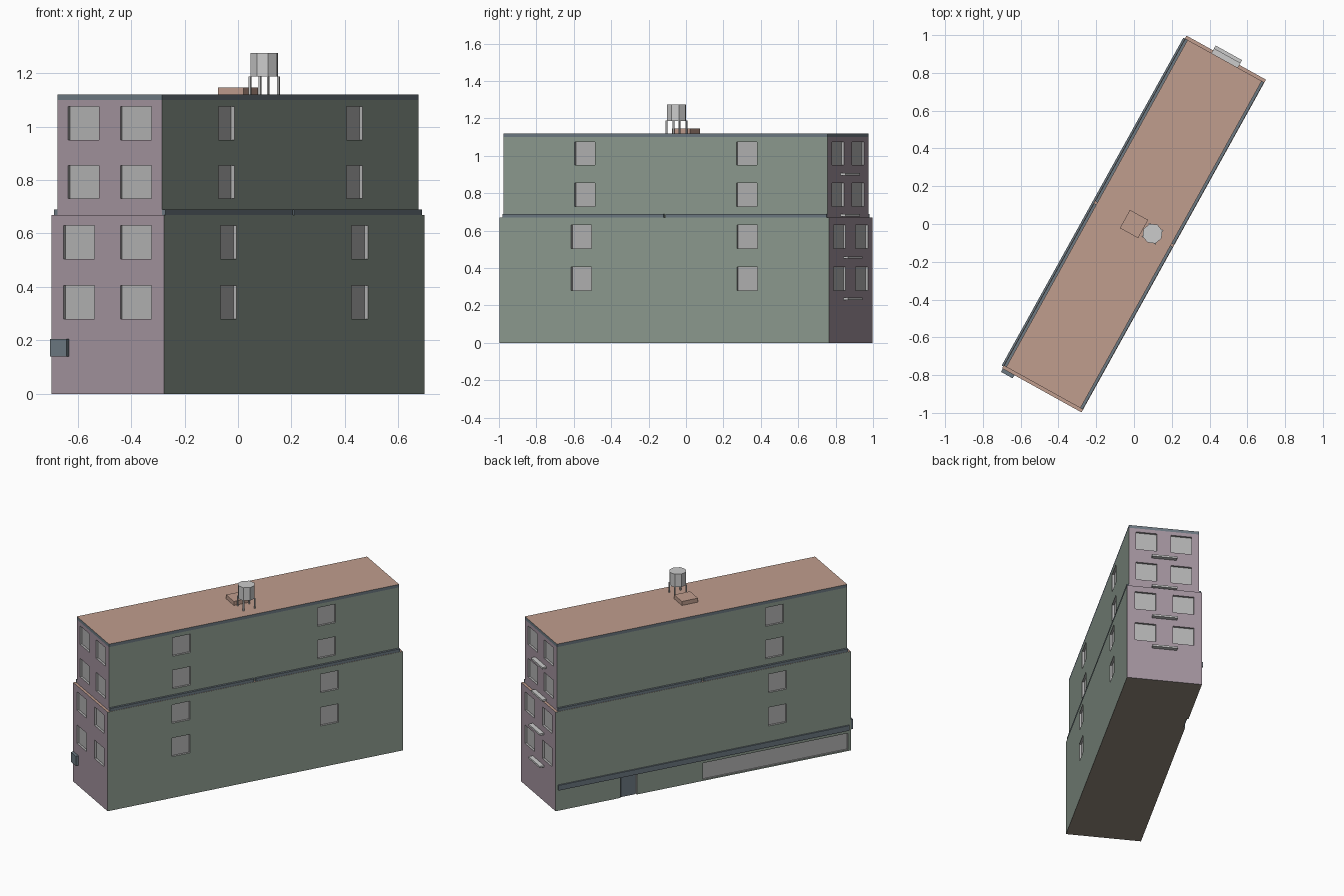
import bpy, bmesh
from math import radians
from mathutils import Matrix, Vector

if "Cube" in bpy.data.objects:
    bpy.data.objects.remove(bpy.data.objects["Cube"])

ANG = radians(61)      # whole building is turned about z; parts are built along local x
DEPTH = 0.014          # window recess


def material(name, col):
    m = bpy.data.materials.new(name)
    m.diffuse_color = (*col, 1)
    m.use_nodes = True
    m.node_tree.nodes["Principled BSDF"].inputs["Base Color"].default_value = m.diffuse_color
    return m


GREEN = material("side_wall", (0.27, 0.33, 0.28))
PURPLE = material("end_wall", (0.36, 0.29, 0.34))
ROOF = material("roof", (0.53, 0.34, 0.27))
TRIM = material("trim", (0.15, 0.19, 0.22))
PLAIN = material("pane", (0.45, 0.45, 0.45))
BASE = material("base", (0.30, 0.26, 0.21))


def add_box(bm, x0, x1, y0, y1, z0, z1):
    size = Matrix.Diagonal((x1 - x0, y1 - y0, z1 - z0, 1))
    mid = Matrix.Translation(((x0 + x1) / 2, (y0 + y1) / 2, (z0 + z1) / 2))
    bmesh.ops.create_cube(bm, size=1, matrix=mid @ size)


def finish(name, bm, mats=()):
    me = bpy.data.meshes.new(name)
    bm.to_mesh(me)
    bm.free()
    for m in mats:
        me.materials.append(m)
    ob = bpy.data.objects.new(name, me)
    bpy.context.collection.objects.link(ob)
    ob.rotation_euler.z = ANG
    return ob


def box(name, *dims, mat=None):
    bm = bmesh.new()
    add_box(bm, *dims)
    return finish(name, bm, [mat] if mat else [])


def block(name, hl, hw, z0, z1, rows, end_win, side_win, extra=()):
    """Storey block with recessed windows cut in the ends and sides."""
    bm = bmesh.new()
    add_box(bm, -hl, hl, -hw, hw, z0, z1)
    ob = finish(name, bm)
    bm = bmesh.new()
    a, b = end_win
    c, d = side_win
    for r0 in rows:
        r1 = r0 + 0.125
        for s in (-1, 1):
            # two windows in each end
            for t in (-1, 1):
                xs = sorted((s * (hl - DEPTH), s * (hl + 0.05)))
                add_box(bm, *xs, *sorted((t * a, t * b)), r0, r1)
            # two columns on the right side, one column on the left
            add_box(bm, *sorted((s * c, s * d)), -hw - 0.05, -hw + DEPTH, r0, r1)
        add_box(bm, -d, -c, hw - DEPTH, hw + 0.05, r0, r1)
    for dims in extra:
        add_box(bm, *dims)
    cutter = finish("cutter", bm)
    cutter.hide_render = True
    mod = ob.modifiers.new("openings", 'BOOLEAN')
    mod.operation = 'DIFFERENCE'
    mod.solver = 'EXACT'
    mod.object = cutter
    dg = bpy.context.evaluated_depsgraph_get()
    me = bpy.data.meshes.new_from_object(ob.evaluated_get(dg))
    ob.modifiers.clear()
    ob.data = me
    bpy.data.objects.remove(cutter)
    # colour by where each face lies
    me.materials.clear()
    for m in (PLAIN, GREEN, PURPLE, ROOF, BASE):
        me.materials.append(m)
    for p in me.polygons:
        e = 0.002
        if p.center.z > z1 - e:
            p.material_index = 3
        elif p.center.z < z0 + e:
            p.material_index = 4
        elif abs(p.center.x) > hl - e and abs(p.normal.x) > 0.9:
            p.material_index = 2
        elif abs(p.center.y) > hw - e and abs(p.normal.y) > 0.9:
            p.material_index = 1
    return ob


HL, HW = 1.007, 0.2405     # lower block half sizes
UL, UW = 0.99, 0.2245      # upper block half sizes

# Main volumes, with shopfront and door openings on the left side
block("lower_storeys", HL, HW, 0, 0.67, (0.28, 0.505), (0.055, 0.188), (0.444, 0.569),
      [(-0.987, 0.0, HW - 0.01, HW + 0.05, 0.01, 0.12),
       (0.453, 0.563, HW - 0.014, HW + 0.05, -0.02, 0.138)])
block("upper_storeys", UL, UW, 0.67, 1.10, (0.73, 0.95), (0.045, 0.178), (0.432, 0.557))

# Roof slab: trim-coloured edge, roof-coloured top
roof = box("roof_slab", -UL, UL, -UW, UW, 1.10, 1.12, mat=TRIM)
roof.data.materials.append(ROOF)
for p in roof.data.polygons:
    if p.normal.z > 0.9:
        p.material_index = 1

# Low parapets on the setback, split at the middle
for s, side in ((-1, "right"), (1, "left")):
    for t, part in ((-1, "front"), (1, "back")):
        box(f"parapet_{side}_{part}", *sorted((t * 0.006, t * UL)),
            *sorted((s * UW, s * (HW - 0.002))), 0.67, 0.69, mat=TRIM)

# Street level: door, fascia band and projecting sign box
box("door", 0.458, 0.558, HW - 0.015, HW - 0.009, 0, 0.137, mat=TRIM)
box("fascia_band", -0.995, 0.99, HW - 0.002, HW + 0.009, 0.14, 0.175, mat=TRIM)
box("corner_box", -HL - 0.019, -HL + 0.002, 0.166, 0.236, 0.14, 0.205, mat=TRIM)

# Ledges on the back end
for i, (z, x) in enumerate(((0.23, HL), (0.45, HL), (0.676, UL), (0.895, UL))):
    box(f"back_ledge_{i + 1}", x - 0.002, x + 0.029, -0.08, 0.08, z, z + 0.012)

# Roof hatch
box("roof_hatch", -0.055, 0.055, -0.055, 0.055, 1.12, 1.147, mat=ROOF)

# Octagonal water tank on four legs
c = Matrix.Rotation(-ANG, 3, 'Z') @ Vector((0.098, -0.051, 0))
bm = bmesh.new()
bmesh.ops.create_cone(bm, cap_ends=True, segments=8, radius1=0.054, radius2=0.054, depth=0.088,
                      matrix=Matrix.Translation((c.x, c.y, 1.231)))
finish("water_tank", bm)
bm = bmesh.new()
for sx in (-0.039, 0.039):
    for sy in (-0.039, 0.039):
        x, y = c.x + sx, c.y + sy
        add_box(bm, x - 0.004, x + 0.004, y - 0.004, y + 0.004, 1.12, 1.188)
finish("tank_legs", bm)
